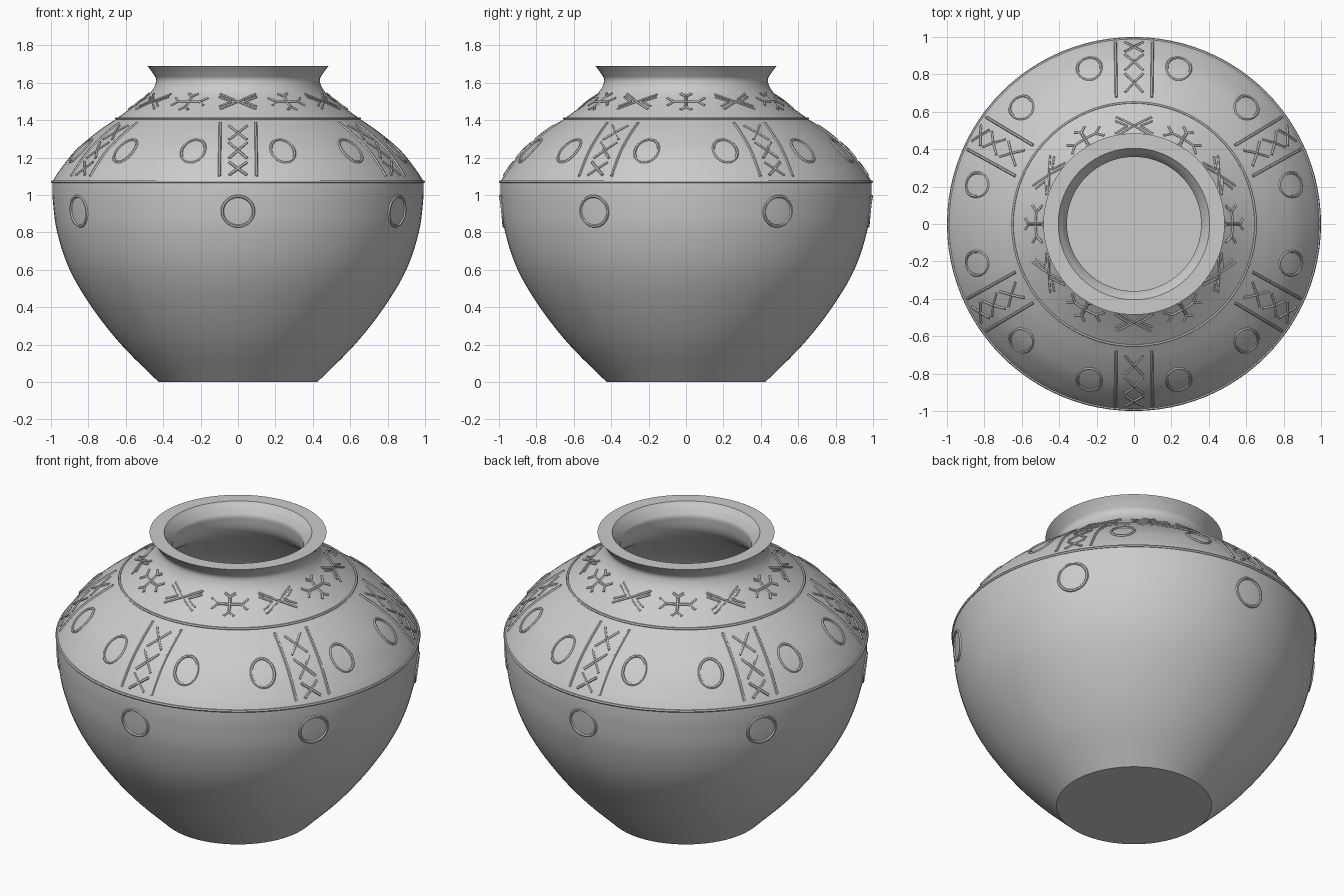
import bpy, bmesh, math
from mathutils import Vector

if "Cube" in bpy.data.objects:
    bpy.data.objects.remove(bpy.data.objects["Cube"])


def smooth_path(pts, n=5):
    """Catmull-Rom resampling of a (radius, height) profile."""
    p = [Vector(q) for q in pts]
    p = [2 * p[0] - p[1]] + p + [2 * p[-1] - p[-2]]
    out = []
    for i in range(1, len(p) - 2):
        a, b, c, d = p[i - 1:i + 3]
        for k in range(n):
            t = k / n
            out.append(0.5 * (2 * b + (c - a) * t + (2 * a - 5 * b + 4 * c - d) * t * t
                              + (3 * b - a - 3 * c + d) * t ** 3))
    return out + [p[-2]]


# Outer wall: foot to shoulder, shoulder to rim
lower = smooth_path([(.425, 0), (.625, .2), (.782, .4), (.9, .6), (.967, .8), (.99, .97), (.993, 1.07)])
upper = smooth_path([(.993, 1.07), (.955, 1.13), (.87, 1.237), (.755, 1.335), (.65, 1.408),
                     (.53, 1.495), (.465, 1.55), (.437, 1.61), (.455, 1.65), (.485, 1.69)])
outer = lower + upper[1:]
# Inner wall: rim to floor
inner = smooth_path([(.405, 1.69), (.372, 1.645), (.36, 1.6), (.40, 1.49), (.6, 1.345), (.79, 1.2),
                     (.9, 1.06), (.89, .8), (.82, .6), (.7, .4), (.55, .2), (.42, .08)])


def radius_at(z):
    for a, b in zip(outer, outer[1:]):
        if a.y <= z <= b.y:
            return a.x + (b.x - a.x) * (z - a.y) / (b.y - a.y)
    return outer[-1].x


# Pot body, lathed around z
def lathe(name, profile, steps=96):
    bm = bmesh.new()
    rings = [[bm.verts.new((r * math.cos(2 * math.pi * i / steps),
                            r * math.sin(2 * math.pi * i / steps), z)) for i in range(steps)]
             for r, z in profile]
    for a, b in zip(rings, rings[1:]):
        for i in range(steps):
            j = (i + 1) % steps
            bm.faces.new((a[i], a[j], b[j], b[i]))
    bm.faces.new(rings[0][::-1])
    bm.faces.new(rings[-1])
    me = bpy.data.meshes.new(name)
    bm.to_mesh(me)
    bm.free()
    ob = bpy.data.objects.new(name, me)
    bpy.context.collection.objects.link(ob)
    return ob


def shade(ob):
    bpy.ops.object.select_all(action='DESELECT')
    ob.select_set(True)
    bpy.context.view_layer.objects.active = ob
    if ob.type == 'CURVE':
        bpy.ops.object.convert(target='MESH')
    bpy.ops.object.shade_smooth_by_angle(angle=math.radians(35))


shade(lathe("pot_body", outer + inner))


# Raised clay strokes that follow the pot surface
def on_pot(angle, u, z):
    r = radius_at(z)
    a = math.radians(angle) + u / r
    return (r * math.cos(a), r * math.sin(a), z)


def line(angle, u0, z0, u1, z1, n=5):
    return [on_pot(angle, u0 + (u1 - u0) * i / n, z0 + (z1 - z0) * i / n)
            for i in range(n + 1)], False


def ring(angle, z, ru, rz, n=28):
    return [on_pot(angle, ru * math.cos(2 * math.pi * i / n), z + rz * math.sin(2 * math.pi * i / n))
            for i in range(n)], True


def strokes(name, paths, depth=.008):
    cu = bpy.data.curves.new(name, 'CURVE')
    cu.dimensions = '3D'
    cu.bevel_depth = depth
    cu.bevel_resolution = 1
    cu.use_fill_caps = True
    for pts, closed in paths:
        sp = cu.splines.new('POLY')
        sp.points.add(len(pts) - 1)
        for p, co in zip(sp.points, pts):
            p.co = (*co, 1)
        sp.use_cyclic_u = closed
    ob = bpy.data.objects.new(name, cu)
    bpy.context.collection.objects.link(ob)
    shade(ob)


# Full bands at the shoulder and the neck
for name, z, r in (("shoulder_band", 1.07, .992), ("neck_band", 1.408, .65)):
    strokes(name, [([(r * math.cos(2 * math.pi * i / 96), r * math.sin(2 * math.pi * i / 96), z)
                     for i in range(96)], True)])

panels, shoulder_rings, belly_rings, hourglasses, forked_crosses = [], [], [], [], []
for k in range(6):
    a = 30 + 60 * k
    # Ladder panel: two side lines and three crosses
    for s in (-1, 1):
        panels.append(line(a, s * .1, 1.1, s * .095, 1.385, 8))
        for z0, z1 in ((1.105, 1.175), (1.195, 1.28), (1.295, 1.37)):
            panels.append(line(a, -s * .048, z0, s * .048, z1))
        # Ovals beside each panel
        shoulder_rings.append(ring(a + s * 16, 1.235, .064, .06))
    # Circles below the shoulder
    belly_rings.append(ring(a, .913, .084, .08))
    # Hourglass motif: cross with nested chevrons
    zc = 1.498
    for s in (-1, 1):
        hourglasses.append(line(a, -s * .095, zc - .04, s * .095, zc + .04))
        for v in (-1, 1):
            hourglasses.append(line(a, s * .035, zc, s * .1, zc + v * .025))
    # Forked cross motif, between the hourglasses
    b = a + 30
    forked_crosses.append(line(b, -.065, zc, .065, zc))
    forked_crosses.append(line(b, 0, zc - .03, 0, zc + .03))
    for s in (-1, 1):
        for v in (-1, 1):
            forked_crosses.append(line(b, s * .065, zc, s * .1, zc + v * .02, 2))
            forked_crosses.append(line(b, 0, zc + s * .028, v * .03, zc + s * .043, 2))

strokes("ladder_panels", panels)
strokes("shoulder_ovals", shoulder_rings)
strokes("belly_circles", belly_rings)
strokes("hourglass_motifs", hourglasses, .007)
strokes("forked_cross_motifs", forked_crosses, .008)
